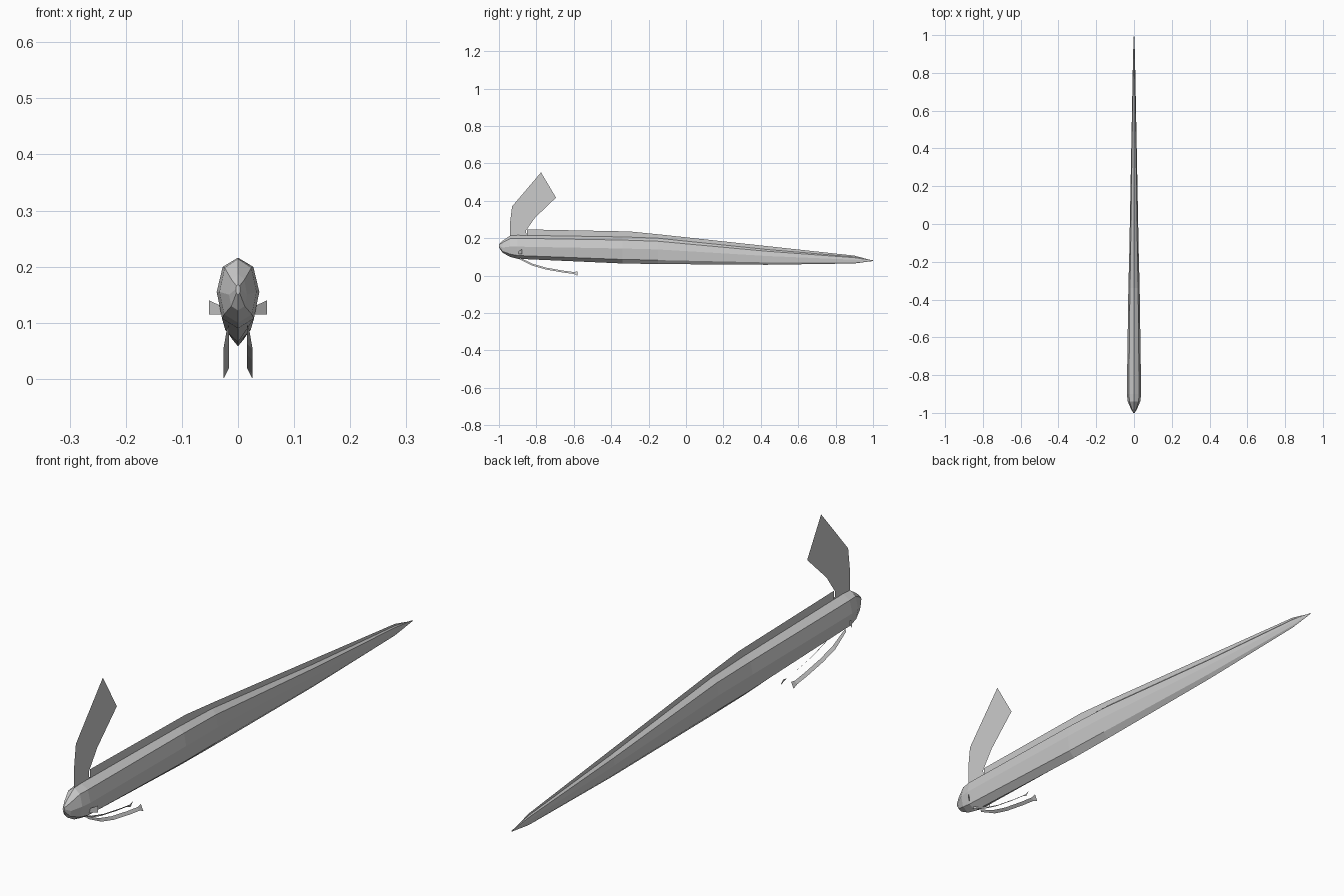
import bpy
import bmesh

default_cube = bpy.data.objects.get("Cube")
if default_cube:
    bpy.data.objects.remove(default_cube, do_unlink=True)

# One plain grey for the whole fish
grey = bpy.data.materials.new("pale grey")
grey.use_nodes = True
colour = (0.6, 0.6, 0.6, 1)
grey.diffuse_color = colour
grey.node_tree.nodes["Principled BSDF"].inputs["Base Color"].default_value = colour


def make_object(name, verts, faces):
    """Create a flat-shaded mesh object from vertices and faces."""
    mesh = bpy.data.meshes.new(name)
    mesh.from_pydata(verts, [], faces)
    mesh.materials.append(grey)
    bm = bmesh.new()
    bm.from_mesh(mesh)
    bmesh.ops.recalc_face_normals(bm, faces=bm.faces)
    bm.to_mesh(mesh)
    bm.free()
    obj = bpy.data.objects.new(name, mesh)
    bpy.context.collection.objects.link(obj)
    return obj


def strip(name, edge_a, edge_b):
    """Join two matching edges with a row of quads."""
    count = len(edge_a)
    faces = [(i, i + 1, count + i + 1, count + i) for i in range(count - 1)]
    return make_object(name, list(edge_a) + list(edge_b), faces)


# Body: eight-sided sections lofted from snout to tail
# Each station: position along y, half width, top, widest height, bottom
stations = [
    (-1.0, 0.004, 0.168, 0.16, 0.15),
    (-0.98, 0.016, 0.187, 0.15, 0.122),
    (-0.94, 0.033, 0.214, 0.155, 0.1),
    (-0.9, 0.038, 0.216, 0.155, 0.09),
    (-0.34, 0.03, 0.207, 0.145, 0.065),
    (-0.15, 0.025, 0.2, 0.14, 0.062),
    (0.43, 0.014, 0.14, 0.105, 0.058),
    (0.9, 0.005, 0.1, 0.085, 0.065),
    (1.0, 0.001, 0.082, 0.08, 0.078),
]


def section(y, width, top, mid, bottom):
    shoulder = mid + (top - mid) * 0.73
    belly = mid + (bottom - mid) * 0.73
    side = [(width * 0.72, shoulder), (width, mid), (width * 0.75, belly)]
    outline = [(0, top)] + side + [(0, bottom)]
    outline += [(-x, z) for x, z in reversed(side)]
    return [(x, y, z) for x, z in outline]


SIDES = 8
body_verts = [v for s in stations for v in section(*s)]
body_faces = []
for ring in range(len(stations) - 1):
    base = ring * SIDES
    for i in range(SIDES):
        j = (i + 1) % SIDES
        body_faces.append((base + i, base + j, base + SIDES + j, base + SIDES + i))
last = len(body_verts) - SIDES
body_faces += [tuple(range(SIDES)), tuple(range(last, last + SIDES))]
make_object("body", body_verts, body_faces)

# Low dorsal fin along the back, its root sunk into the body
fin_top = [(-0.85, 0.247), (-0.3, 0.236), (-0.14, 0.22), (0.9, 0.107), (1.0, 0.08)]
fin_root = [(-0.85, 0.2), (-0.3, 0.19), (-0.14, 0.18), (0.9, 0.09), (0.99, 0.08)]
strip("dorsal_fin",
      [(0, y, z) for y, z in fin_top],
      [(0, y, z) for y, z in fin_root])

# Tall swept crest above the head
crest_front = [(-0.94, 0.2), (-0.94, 0.29), (-0.93, 0.37), (-0.775, 0.552)]
crest_back = [(-0.85, 0.2), (-0.856, 0.24), (-0.807, 0.31), (-0.695, 0.417)]
strip("head_crest",
      [(0, y, z) for y, z in crest_front],
      [(0, y, z) for y, z in crest_back])

# Trailing pelvic rays: centre-line path, widening at the tip
ray_path = [(-0.89, 0.092), (-0.82, 0.058), (-0.75, 0.038),
            (-0.66, 0.022), (-0.6, 0.014), (-0.58, 0.013)]

for name, side in (("left", 1), ("right", -1)):
    # Small pectoral fin
    strip(name + "_pectoral_fin",
          [(side * 0.026, -0.9, 0.128), (side * 0.052, -0.878, 0.14)],
          [(side * 0.026, -0.9, 0.115), (side * 0.052, -0.878, 0.115)])
    inner, outer = [], []
    for i, (y, z) in enumerate(ray_path):
        tilt = 0.01 if i == len(ray_path) - 1 else 0.005
        inner.append((side * 0.016, y, z + tilt))
        outer.append((side * 0.026, y, z - tilt))
    # Start the ray narrow, tucked under the body
    outer[0] = (side * 0.02, ray_path[0][0], ray_path[0][1] - 0.004)
    outer[-1] = (side * 0.026, ray_path[-1][0], 0)
    strip(name + "_pelvic_ray", inner, outer)
